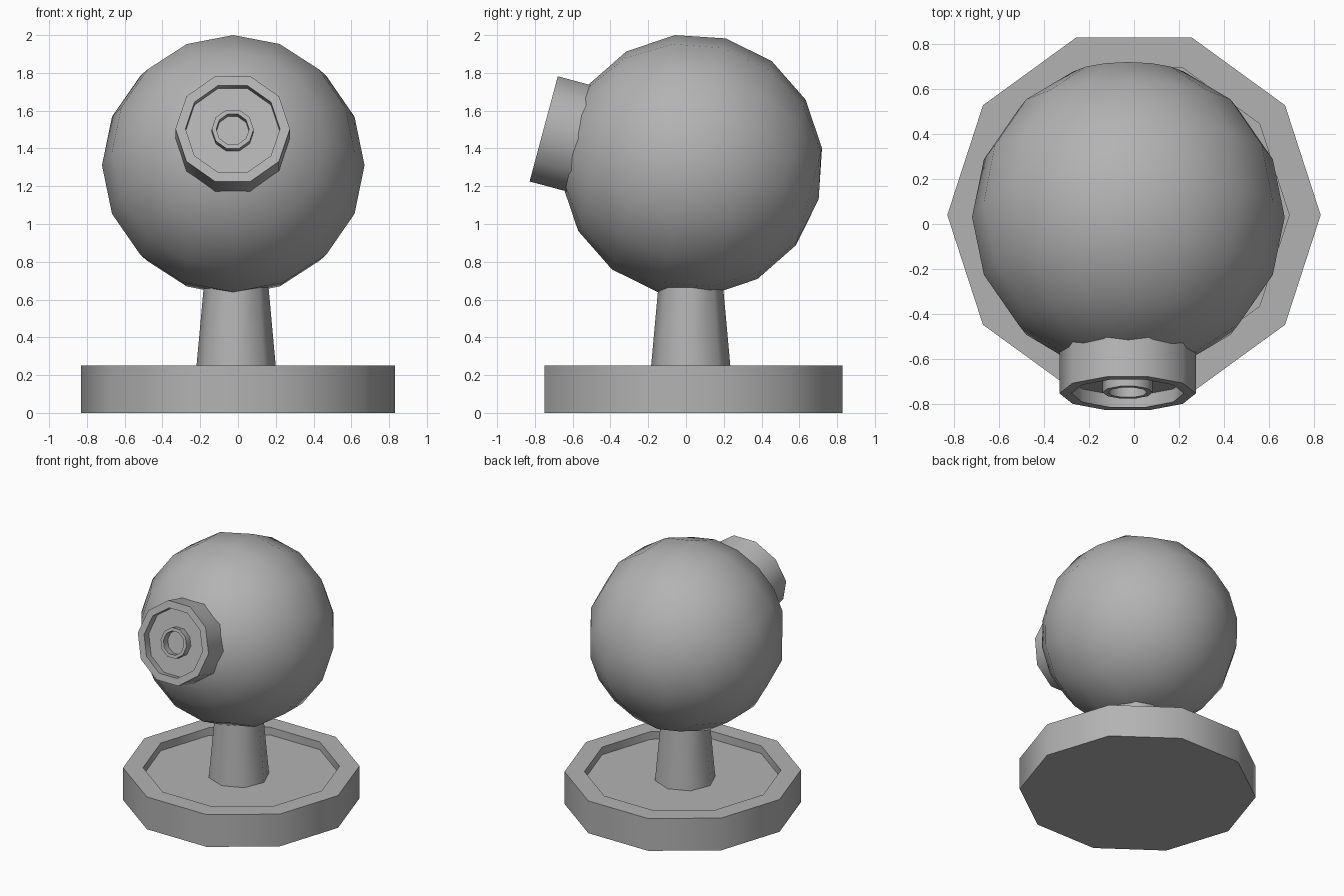
import bpy, bmesh, math

if "Cube" in bpy.data.objects:
    bpy.data.objects.remove(bpy.data.objects["Cube"])

grey = bpy.data.materials.new("plain_grey")
grey.diffuse_color = (0.45, 0.45, 0.45, 1)
grey.use_nodes = True
grey.node_tree.nodes["Principled BSDF"].inputs["Base Color"].default_value = grey.diffuse_color


def finish(name, bm, loc, tilt):
    bmesh.ops.recalc_face_normals(bm, faces=bm.faces[:])
    mesh = bpy.data.meshes.new(name)
    bm.to_mesh(mesh)
    bm.free()
    mesh.materials.append(grey)
    ob = bpy.data.objects.new(name, mesh)
    bpy.context.collection.objects.link(ob)
    ob.location = loc
    ob.rotation_euler.x = tilt
    bpy.ops.object.select_all(action='DESELECT')
    ob.select_set(True)
    bpy.context.view_layer.objects.active = ob
    bpy.ops.object.shade_smooth_by_angle(angle=math.radians(50))
    return ob


def lathe(name, profile, sides, loc, tilt=0.0):
    """Revolve (radius, height) points around z and cap both ends."""
    bm = bmesh.new()
    rings = [[bm.verts.new((r * math.cos(math.tau * i / sides),
                            r * math.sin(math.tau * i / sides), z))
              for i in range(sides)] for r, z in profile]
    for a, b in zip(rings, rings[1:]):
        for i in range(sides):
            j = (i + 1) % sides
            bm.faces.new((a[i], a[j], b[j], b[i]))
    bm.faces.new(rings[0][::-1])
    bm.faces.new(rings[-1])
    return finish(name, bm, loc, tilt)


TILT = math.radians(75)  # points the eye forward and 15 degrees up

# ten-sided base with a shallow dish in the top
lathe("base", [(0.83, 0), (0.83, 0.25), (0.69, 0.25), (0.69, 0.19)], 10, (0, 0.04, 0))

# tapered eight-sided neck
lathe("neck", [(0.216, 0.18), (0.163, 0.76)], 8, (-0.01, 0.025, 0))

# ball head, poles along the viewing axis
bm = bmesh.new()
bmesh.ops.create_uvsphere(bm, u_segments=16, v_segments=8, radius=0.695)
finish("ball_head", bm, (-0.025, 0.031, 1.311), TILT)

# lens barrel with recessed face and a raised hollow centre ring
lathe("lens", [(0.303, 0.5), (0.303, 0.81), (0.25, 0.81), (0.25, 0.75),
               (0.111, 0.75), (0.111, 0.805), (0.087, 0.805), (0.087, 0.75)],
      10, (-0.028, 0.029, 1.294), TILT)
